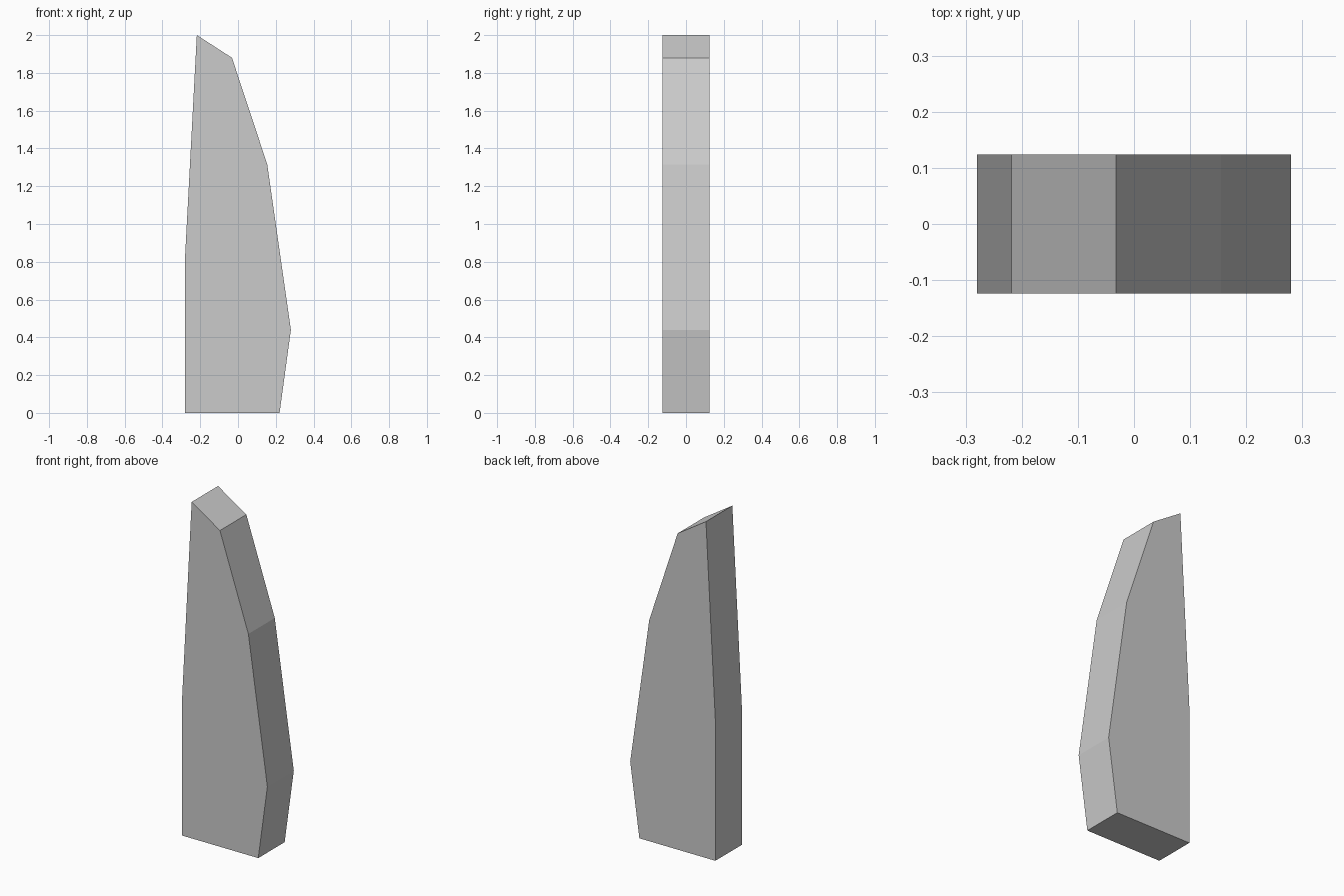
import bpy
import bmesh

cube = bpy.data.objects.get("Cube")
if cube:
    bpy.data.objects.remove(cube, do_unlink=True)

# Plain grey material
grey = bpy.data.materials.new("plain_grey")
grey.use_nodes = True
colour = (0.6, 0.6, 0.6, 1)
grey.diffuse_color = colour
grey.node_tree.nodes["Principled BSDF"].inputs["Base Color"].default_value = colour

# Outline of the slab in x and z, starting at the lower right corner
DEPTH = 0.248
outline = [(-0.28, 0), (0.22, 0), (0.28, 0.44), (0.155, 1.315),
           (-0.032, 1.88), (-0.218, 2), (-0.28, 0.83)]

# Extrude the outline from front to back
bm = bmesh.new()
face = bm.faces.new([bm.verts.new((x, -DEPTH / 2, z)) for x, z in outline])
extruded = bmesh.ops.extrude_face_region(bm, geom=[face])["geom"]
bmesh.ops.translate(bm, vec=(0, DEPTH, 0),
                    verts=[v for v in extruded if isinstance(v, bmesh.types.BMVert)])
# The extrusion may drop the starting cap, so close any open side
bmesh.ops.holes_fill(bm, edges=[e for e in bm.edges if e.is_boundary], sides=0)
bmesh.ops.recalc_face_normals(bm, faces=bm.faces)

mesh = bpy.data.meshes.new("tapered_slab")
bm.to_mesh(mesh)
bm.free()
mesh.materials.append(grey)
slab = bpy.data.objects.new("tapered_slab", mesh)
bpy.context.collection.objects.link(slab)
